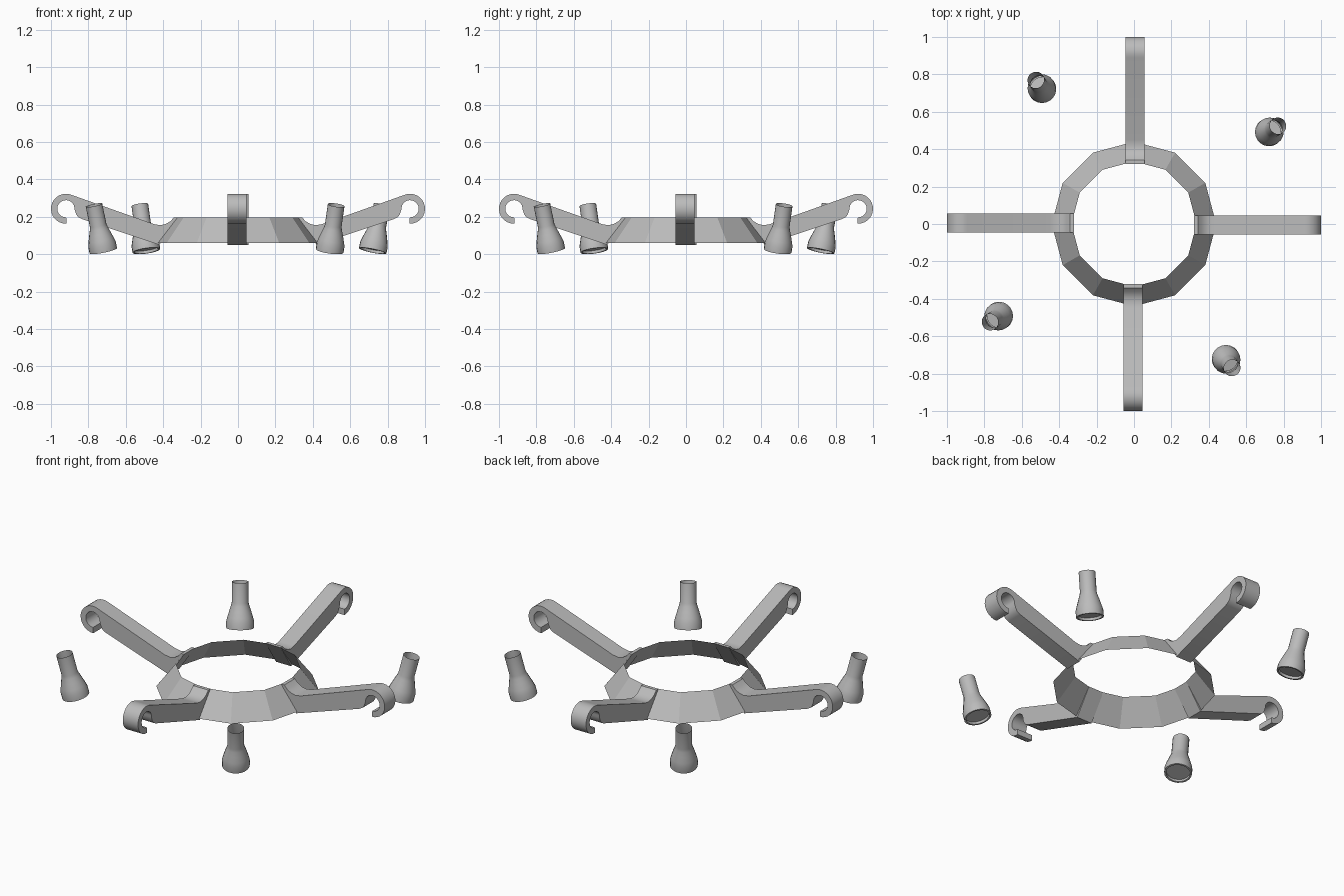
import bpy, bmesh, math
from mathutils import Vector, Matrix

if "Cube" in bpy.data.objects:
    bpy.data.objects.remove(bpy.data.objects["Cube"])

grey = bpy.data.materials.new("plain grey")
grey.diffuse_color = (0.5, 0.5, 0.5, 1)
grey.use_nodes = True
grey.node_tree.nodes["Principled BSDF"].inputs["Base Color"].default_value = grey.diffuse_color


def finish(name, bm, matrix=Matrix(), smooth=None):
    bmesh.ops.recalc_face_normals(bm, faces=bm.faces)
    me = bpy.data.meshes.new(name)
    bm.to_mesh(me)
    bm.free()
    me.materials.append(grey)
    ob = bpy.data.objects.new(name, me)
    ob.matrix_world = matrix
    bpy.context.collection.objects.link(ob)
    if smooth:
        bpy.ops.object.select_all(action='DESELECT')
        ob.select_set(True)
        bpy.context.view_layer.objects.active = ob
        bpy.ops.object.shade_smooth_by_angle(angle=math.radians(smooth))
    return ob


def lathe(profile, n):
    """Sweep (radius, height) points around z; radius 0 closes to a point."""
    bm = bmesh.new()
    verts = [bm.verts.new((r, 0, z)) for r, z in profile]
    edges = [bm.edges.new(p) for p in zip(verts, verts[1:])]
    bmesh.ops.spin(bm, geom=verts + edges, cent=(0, 0, 0), axis=(0, 0, 1),
                   angle=2 * math.pi, steps=n, use_duplicate=False)
    bmesh.ops.remove_doubles(bm, verts=bm.verts, dist=1e-4)
    return bm


def arc(cx, cz, r, a0, a1, n):
    return [(cx + r * math.cos(math.radians(a0 + (a1 - a0) * i / n)),
             cz + r * math.sin(math.radians(a0 + (a1 - a0) * i / n)))
            for i in range(n + 1)]


# Central sloped twelve-sided band
finish("center_ring", lathe([(0.44, 0.06), (0.335, 0.197)], 12))

# Arm outline: root on the band, straight bar, open hook at the tip
CX, CZ = 0.92, 0.243
outline = [(0.42, 0.05), (0.322, 0.197), (0.342, 0.197), (0.362, 0.176),
           (0.385, 0.162), (0.415, 0.155), (0.45, 0.161)]
outline += arc(CX, CZ, 0.08, 112, -92, 16)      # outer hook curve
outline += arc(CX, CZ, 0.046, -92, 185, 18)     # inner hook curve
outline += [(0.866, 0.215), (0.855, 0.199), (0.835, 0.188), (0.45, 0.06)]


def hook_arm(name, angle):
    bm = bmesh.new()
    face = bm.faces.new([bm.verts.new((x, -0.055, z)) for x, z in outline])
    out = bmesh.ops.extrude_face_region(bm, geom=[face])
    moved = [v for v in out["geom"] if isinstance(v, bmesh.types.BMVert)]
    bmesh.ops.translate(bm, verts=moved, vec=(0, 0.1, 0))
    finish(name, bm, Matrix.Rotation(angle, 4, 'Z'), 30)


# Hollow leaning foot: open tube on top, flared base, recessed sole
foot_profile = [(0.045, 0.252), (0.045, 0.14), (0.049, 0.122), (0.058, 0.095),
                (0.068, 0.062), (0.075, 0.036), (0.075, 0.0), (0.065, 0.0),
                (0.065, 0.015), (0, 0.015)]
base = Vector((0.72, 0.49, 0.018))
axis = Vector((0.05, 0.035, 0.245))
lean = Matrix.Translation(base) @ axis.to_track_quat('Z', 'Y').to_matrix().to_4x4()

for i, side in enumerate(("right", "back", "left", "front")):
    turn = i * math.pi / 2
    hook_arm("hook_arm_" + side, turn)
    finish("flared_foot_" + side, lathe(foot_profile, 20),
           Matrix.Rotation(turn, 4, 'Z') @ lean, 35)
